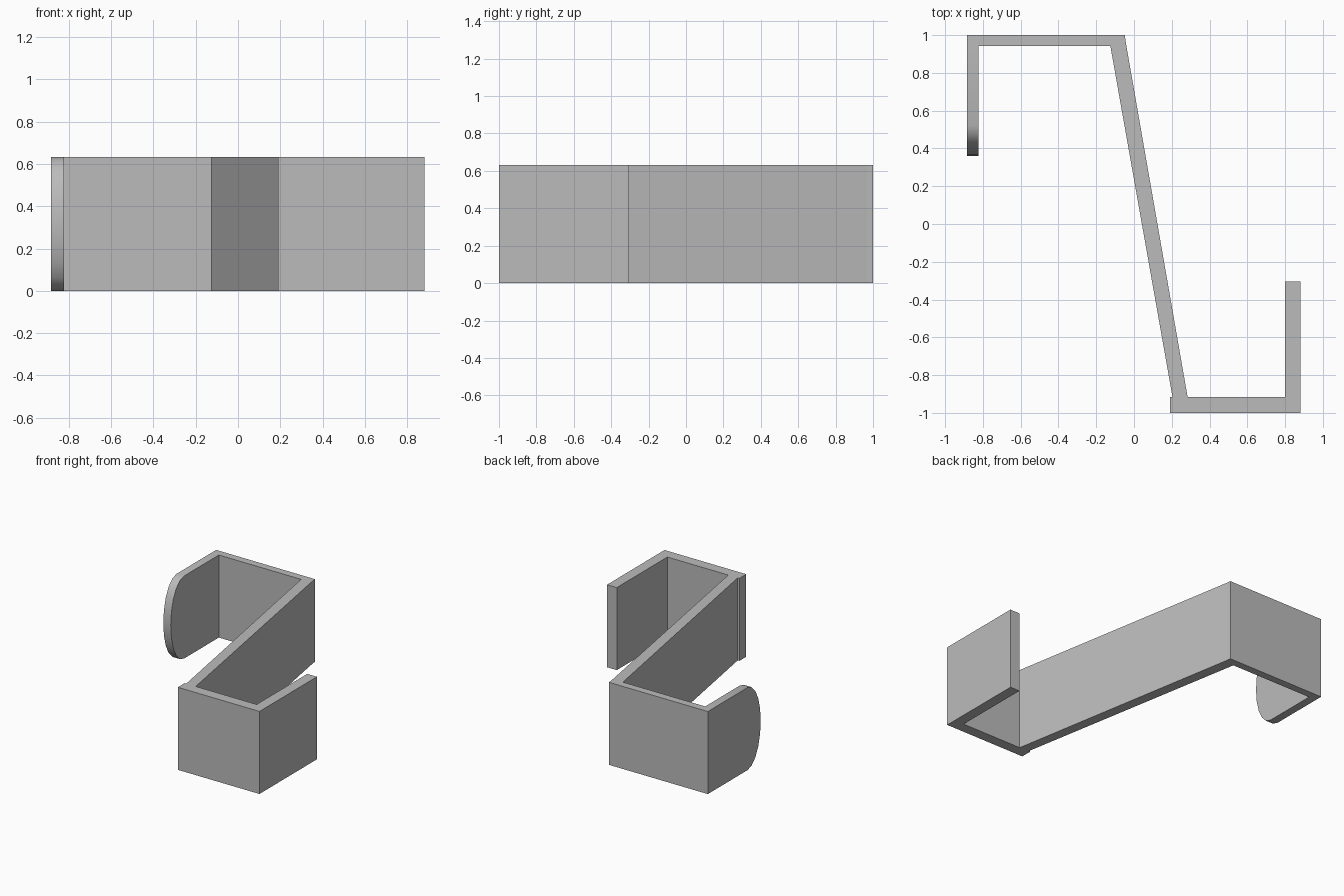
import bpy, bmesh
from math import sin, cos, pi, radians
from mathutils import Vector

cube = bpy.data.objects.get("Cube")
if cube:
    bpy.data.objects.remove(cube, do_unlink=True)

HEIGHT = 0.632

grey = bpy.data.materials.new("plain_grey")
grey.use_nodes = True
grey.diffuse_color = (0.5, 0.5, 0.5, 1)
grey.node_tree.nodes["Principled BSDF"].inputs["Base Color"].default_value = (0.5, 0.5, 0.5, 1)


def extrude_profile(name, points, offset):
    """Extrude a closed outline into a solid."""
    bm = bmesh.new()
    face = bm.faces.new([bm.verts.new(p) for p in points])
    result = bmesh.ops.extrude_face_region(bm, geom=[face], use_keep_orig=True)
    verts = [g for g in result["geom"] if isinstance(g, bmesh.types.BMVert)]
    bmesh.ops.translate(bm, vec=Vector(offset), verts=verts)
    bmesh.ops.recalc_face_normals(bm, faces=bm.faces)
    mesh = bpy.data.meshes.new(name)
    bm.to_mesh(mesh)
    bm.free()
    mesh.materials.append(grey)
    obj = bpy.data.objects.new(name, mesh)
    bpy.context.collection.objects.link(obj)
    return obj


# Bent strip: back plate, slanted web, front plate and square-ended arm
outline = [
    (-0.885, 1), (-0.048, 1), (-0.045, 0.97), (0.284, -0.917),
    (0.8, -0.917), (0.8, -0.305), (0.882, -0.305), (0.882, -1),
    (0.19, -1), (0.19, -0.917), (0.204, -0.917), (-0.125, 0.942),
    (-0.885, 0.942),
]
extrude_profile("bent_strip", [(x, y, 0) for x, y in outline], (0, 0, HEIGHT))

# Back arm with a half-elliptical tip
SEGMENTS = 10
half = HEIGHT / 2
tip = [(0.52 - 0.16 * sin(pi * i / SEGMENTS), half + half * cos(pi * i / SEGMENTS))
       for i in range(SEGMENTS + 1)]
side = [(0.942, HEIGHT)] + tip + [(0.942, 0)]
arm = extrude_profile("rounded_arm", [(-0.885, y, z) for y, z in side], (0.063, 0, 0))

bpy.ops.object.select_all(action='DESELECT')
arm.select_set(True)
bpy.context.view_layer.objects.active = arm
bpy.ops.object.shade_smooth_by_angle(angle=radians(30))
